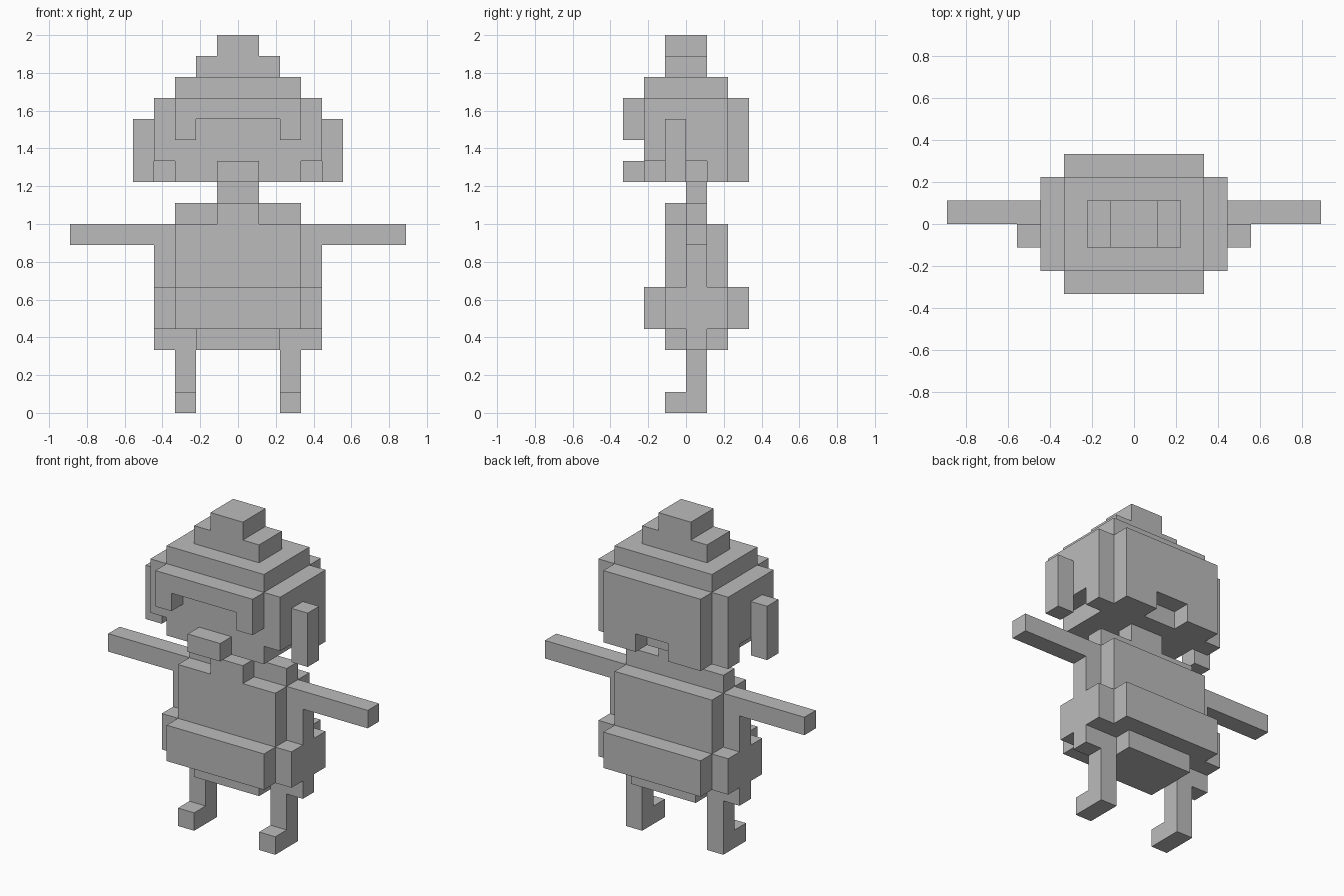
import bpy, bmesh, math
from mathutils import Vector

if "Cube" in bpy.data.objects:
    bpy.data.objects.remove(bpy.data.objects["Cube"])

U = 1 / 9  # one block

grey = bpy.data.materials.new("plain_grey")
grey.diffuse_color = (0.5, 0.5, 0.5, 1)
grey.use_nodes = True
grey.node_tree.nodes["Principled BSDF"].inputs["Base Color"].default_value = grey.diffuse_color


def box(x0, x1, y0, y1, z0, z1):
    return {(x, y, z) for x in range(x0, x1) for y in range(y0, y1) for z in range(z0, z1)}


def mirror(cells):
    return {(-x - 1, y, z) for x, y, z in cells}


parts = {}

# Head: wide core, back slab, stepped crown, cut lower corners and nape notch
cheek_cut = box(3, 4, -2, 1, 11, 12)
head = box(-4, 4, -2, 2, 11, 15) | box(-3, 3, 2, 3, 11, 15) | box(-3, 3, -2, 2, 15, 16)
head -= cheek_cut | mirror(cheek_cut) | box(-1, 1, 2, 3, 11, 12)
parts["head"] = head
parts["topknot"] = box(-2, 2, -1, 1, 16, 17) | box(-1, 1, -1, 1, 17, 18)

# Face: brow with hanging ends, chin block
brow_end = box(2, 3, -3, -2, 13, 14)
parts["brow"] = box(-3, 3, -3, -2, 14, 15) | brow_end | mirror(brow_end)
parts["chin"] = box(-1, 1, -3, -2, 11, 12)

# Neck and shoulders
parts["neck"] = box(-1, 1, 0, 1, 10, 11)
parts["shoulders"] = box(-3, 3, 0, 1, 9, 10) | box(-1, 1, -1, 0, 9, 10)

# Torso, wide belt and hips
parts["torso"] = box(-3, 3, -1, 2, 6, 9) | box(-4, 4, 0, 1, 6, 9)
parts["belt"] = box(-4, 4, -1, 2, 4, 6) | box(-3, 3, -2, 3, 4, 6)
parts["hips"] = box(-2, 2, -1, 2, 3, 4) | box(-4, 4, 0, 1, 3, 4)

# Paired parts
for name, cells in {
    "ear": box(4, 5, -1, 0, 11, 14),
    "arm": box(4, 8, 0, 1, 8, 9),
    "leg": box(2, 3, 0, 1, 1, 3),
    "foot": box(2, 3, -1, 1, 0, 1),
}.items():
    parts["left_" + name] = cells
    parts["right_" + name] = mirror(cells)

solid = set().union(*parts.values())


def build(name, cells):
    """Skin the blocks with outer faces only, then merge flat areas."""
    bm = bmesh.new()
    for c in cells:
        for axis in range(3):
            for side in (0, 1):
                n = list(c)
                n[axis] += 1 if side else -1
                if tuple(n) in solid:
                    continue
                a, b = (axis + 1) % 3, (axis + 2) % 3
                loop = [(0, 0), (1, 0), (1, 1), (0, 1)]
                verts = []
                for da, db in (loop if side else loop[::-1]):
                    p = Vector(c)
                    p[axis] += side
                    p[a] += da
                    p[b] += db
                    verts.append(bm.verts.new(p * U))
                bm.faces.new(verts)
    bmesh.ops.remove_doubles(bm, verts=bm.verts, dist=1e-4)
    bmesh.ops.dissolve_limit(bm, angle_limit=math.radians(1), verts=bm.verts, edges=bm.edges)
    mesh = bpy.data.meshes.new(name)
    bm.to_mesh(mesh)
    bm.free()
    mesh.materials.append(grey)
    bpy.context.collection.objects.link(bpy.data.objects.new(name, mesh))


for name, cells in parts.items():
    build(name, cells)
